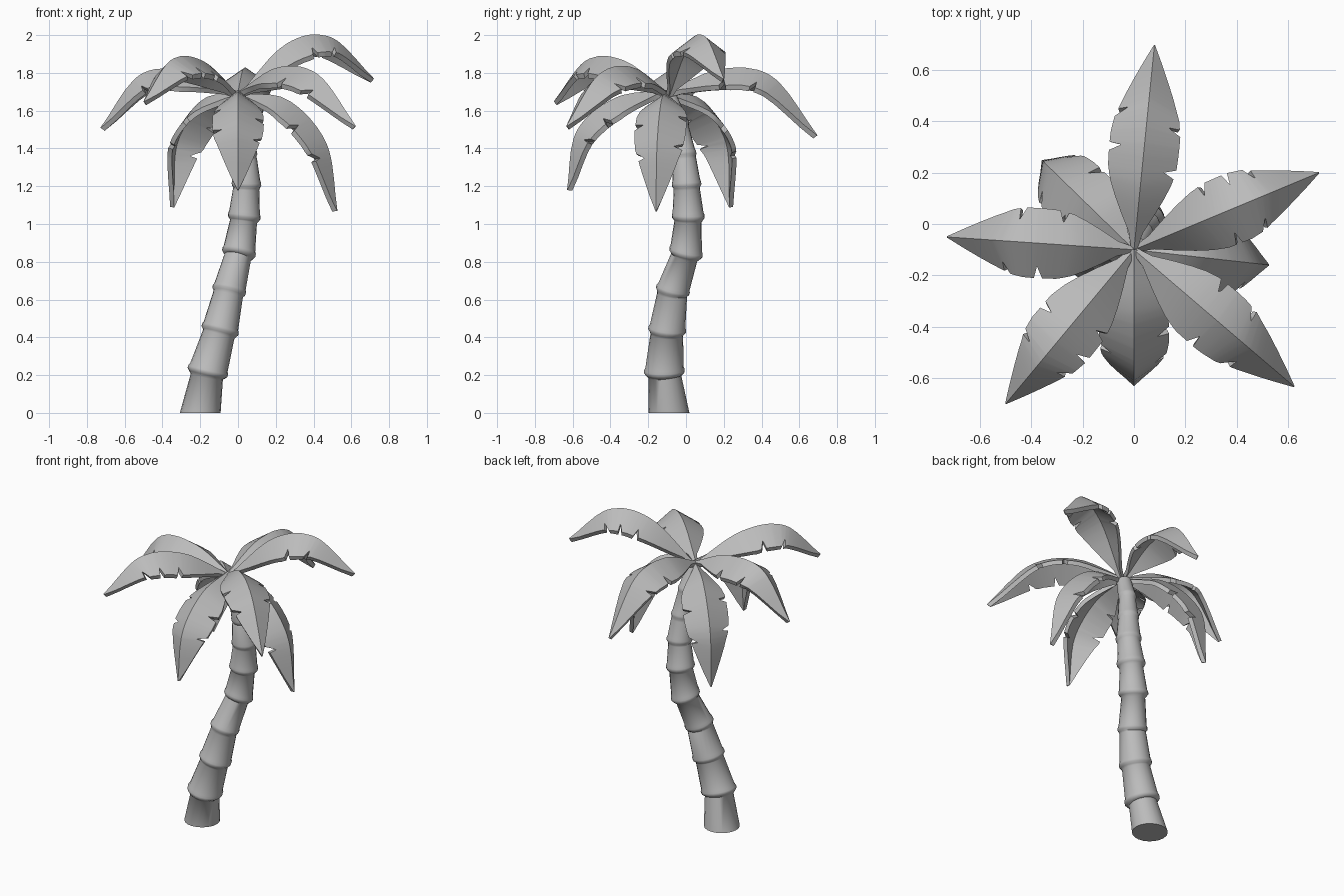
import bpy, bmesh, math
from mathutils import Vector

if "Cube" in bpy.data.objects:
    bpy.data.objects.remove(bpy.data.objects["Cube"])

grey = bpy.data.materials.new("light grey")
grey.diffuse_color = (0.5, 0.5, 0.5, 1)
grey.use_nodes = True
grey.node_tree.nodes["Principled BSDF"].inputs["Base Color"].default_value = grey.diffuse_color


def finish(name, bm, angle):
    bmesh.ops.recalc_face_normals(bm, faces=bm.faces)
    me = bpy.data.meshes.new(name)
    bm.to_mesh(me)
    bm.free()
    ob = bpy.data.objects.new(name, me)
    bpy.context.collection.objects.link(ob)
    me.materials.append(grey)
    bpy.ops.object.select_all(action='DESELECT')
    ob.select_set(True)
    bpy.context.view_layer.objects.active = ob
    bpy.ops.object.shade_smooth_by_angle(angle=math.radians(angle))
    return ob


def spline(pts, t):
    # Catmull-Rom point at t in 0..1
    n = len(pts) - 1
    i = min(int(t * n), n - 1)
    u = t * n - i
    b, c = pts[i], pts[i + 1]
    a = pts[i - 1] if i > 0 else 2 * b - c
    d = pts[i + 2] if i + 2 <= n else 2 * c - b
    return 0.5 * (2 * b + (c - a) * u + (2 * a - 5 * b + 4 * c - d) * u * u
                  + (3 * b - a - 3 * c + d) * u ** 3)


# Trunk: stacked tapering segments along a leaning path (x, y, z, lower radius)
joints = [(-.20, -.09, 0, .108), (-.16, -.115, .22, .108), (-.095, -.10, .44, .10),
          (-.047, -.07, .65, .09), (.005, 0, .85, .09), (.033, .012, 1.04, .087),
          (.045, .003, 1.21, .078), (.037, -.01, 1.37, .065), (.02, -.04, 1.53, .056),
          (.0, -.1, 1.69, .04)]
bm = bmesh.new()
SIDES = 20
rows = []
for k in range(len(joints) - 1):
    p, q = Vector(joints[k][:3]), Vector(joints[k + 1][:3])
    r = joints[k][3]
    axis = (q - p).normalized()
    if k:
        prev = Vector(joints[k - 1][:3])
        tilt = (q - prev).normalized()
        steps = [(p - axis * .018, .9 * r), (p - axis * .006, r), (p + axis * .008, r),
                 (p + axis * .022, .94 * r)]
    else:
        tilt = Vector((0, 0, 1))
        steps = [(p, r)]
    steps.append((q - axis * .028, .8 * r))
    for c, rad in steps:
        t = axis if c is steps[-1][0] else tilt
        ex = Vector((1, 0, 0)) - t * t.x
        ex.normalize()
        ey = t.cross(ex)
        rows.append([bm.verts.new(c + rad * (ex * math.cos(a) + ey * math.sin(a)))
                     for a in (2 * math.pi * j / SIDES for j in range(SIDES))])
for a, b in zip(rows, rows[1:]):
    for j in range(SIDES):
        bm.faces.new((a[j], a[(j + 1) % SIDES], b[(j + 1) % SIDES], b[j]))
bm.faces.new(rows[0])
bm.faces.new(rows[-1])
finish("trunk", bm, 50)

# Leaf outline: half width along the length, with torn notches on each side
OUTLINE = [(0, .012), (.08, .03), (.16, .075), (.26, .115), (.38, .135), (.55, .137),
           (.68, .125), (.8, .09), (.9, .05), (1, .003)]


def half_width(t):
    for (a, wa), (b, wb) in zip(OUTLINE, OUTLINE[1:]):
        if t <= b:
            return wa + (wb - wa) * (t - a) / (b - a)
    return OUTLINE[-1][1]


def leaf(name, heading, path, notches):
    """path: (distance from crown, height); notches: left and right positions"""
    crown = Vector((0, -.1, 0))
    out = Vector((heading[0], heading[1] + .1, 0)).normalized()
    side = Vector((-out.y, out.x, 0))
    pts = [Vector((r, z)) for r, z in path]
    ts = {i / 14 for i in range(15)}
    for n in notches[0] + notches[1]:
        ts |= {n - .035, n, n + .012}
    ts = sorted(ts)
    bm = bmesh.new()
    upper, lower = [], []
    for t in ts:
        p = spline(pts, t)
        d = (spline(pts, min(t + .02, 1)) - spline(pts, max(t - .02, 0))).normalized()
        down = out * d.y - Vector((0, 0, d.x))
        mid = crown + out * p.x + Vector((0, 0, p.y))
        up_row, low_row = [], []
        for s, cuts in ((1, notches[0]), (0, ()), (-1, notches[1])):
            w = half_width(t)
            for n in cuts:
                if n - .034 < t < n + .011:
                    w *= .66 if abs(t - n) < 1e-6 else .66 + .34 * abs(t - n) / .035
            v = mid + side * s * w + down * (abs(s) * w * .68)
            up_row.append(bm.verts.new(v))
            low_row.append(bm.verts.new(v + down * .026 - side * s * min(.008, w * .3)))
        upper.append(up_row)
        lower.append(low_row)
    for i in range(len(ts) - 1):
        a, b, c, e = upper[i], upper[i + 1], lower[i], lower[i + 1]
        for j in (0, 1):
            bm.faces.new((a[j], a[j + 1], b[j + 1], b[j]))
            bm.faces.new((c[j], e[j], e[j + 1], c[j + 1]))
        for j in (0, 2):
            bm.faces.new((a[j], b[j], e[j], c[j]))
    for i in (0, -1):
        a, c = upper[i], lower[i]
        for j in (0, 1):
            bm.faces.new((a[j], c[j], c[j + 1], a[j + 1]))
    finish(name, bm, 30)


# Crown: eight leaves, given by tip heading and side profile
A = ((.48, .7), (.36, .6))
B = ((.42, .66), (.5, .74))
C = ((.38, .55, .72), (.46, .68))
leaf("leaf_back", (.08, .70), [(0, 1.70), (.28, 1.82), (.56, 1.78), (.80, 1.47)], A)
leaf("leaf_right_high", (.72, .20), [(0, 1.68), (.27, 1.95), (.53, 1.99), (.78, 1.77)], C)
leaf("leaf_right_low", (.53, -.16), [(0, 1.69), (.26, 1.66), (.47, 1.43), (.53, 1.07)], B)
leaf("leaf_front_right", (.62, -.63), [(0, 1.70), (.28, 1.83), (.56, 1.79), (.82, 1.52)], B)
leaf("leaf_front_low", (0, -.63), [(0, 1.71), (.27, 1.67), (.48, 1.49), (.53, 1.18)], A)
leaf("leaf_front_left", (-.50, -.70), [(0, 1.69), (.28, 1.86), (.55, 1.87), (.78, 1.65)], C)
leaf("leaf_left", (-.73, -.05), [(0, 1.70), (.25, 1.81), (.52, 1.79), (.73, 1.51)], A)
leaf("leaf_back_left_low", (-.36, .25), [(0, 1.69), (.26, 1.66), (.47, 1.44), (.50, 1.09)], B)
